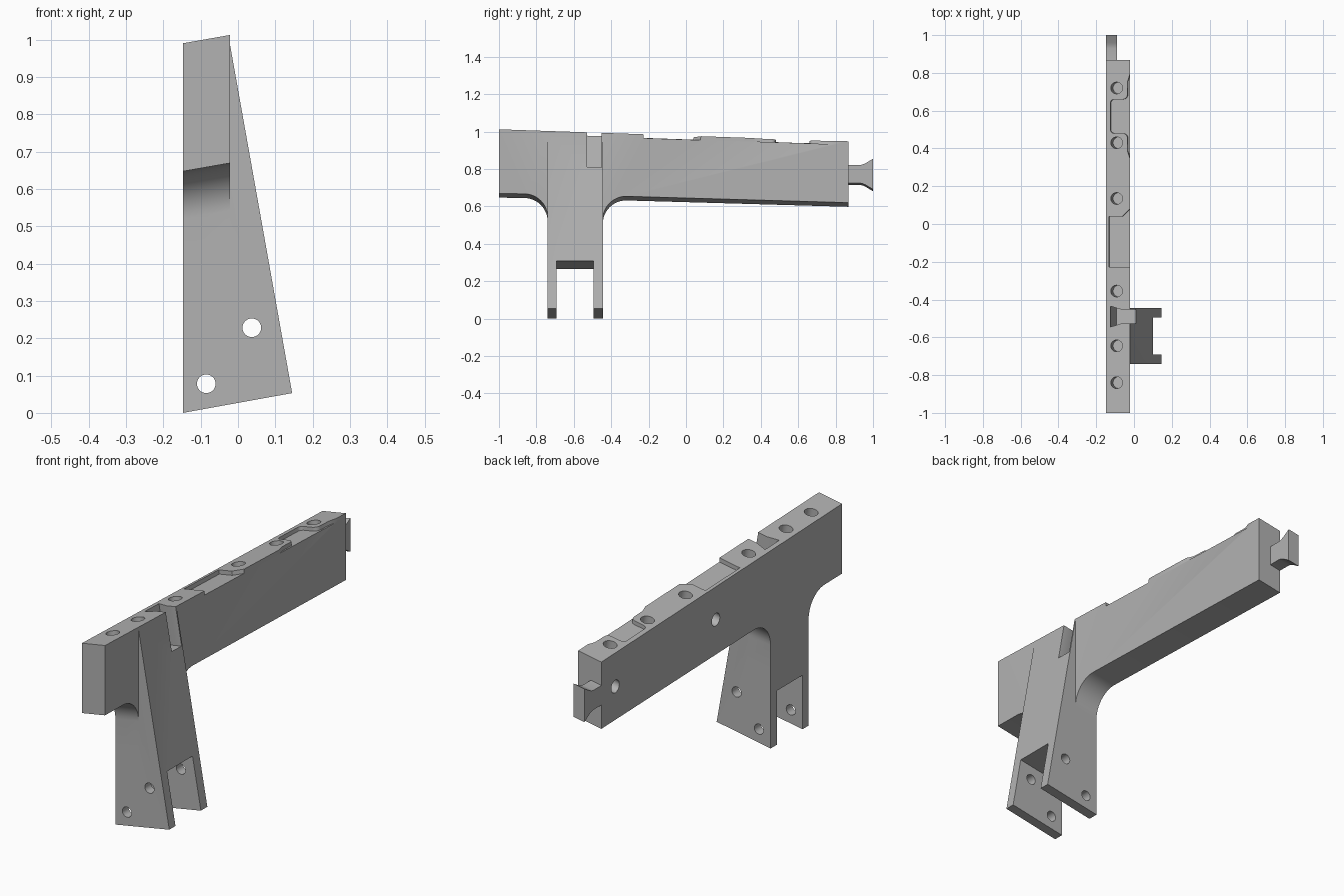
import bpy, bmesh
from math import sin, cos, pi, radians, tan

LEAN = tan(radians(10))          # the whole bracket leans ten degrees
LEFT, RIGHT = -0.148, -0.022     # beam side planes
FRONT, BACK = -0.74, -0.445      # leg front and back planes

if "Cube" in bpy.data.objects:
    bpy.data.objects.remove(bpy.data.objects["Cube"])

grey = bpy.data.materials.new("plain grey")
grey.use_nodes = True
grey.diffuse_color = (0.45, 0.45, 0.45, 1)
grey.node_tree.nodes["Principled BSDF"].inputs["Base Color"].default_value = grey.diffuse_color


def loft(name, start, end):
    """Closed solid between two matching outlines."""
    bm = bmesh.new()
    a = [bm.verts.new(p) for p in start]
    b = [bm.verts.new(p) for p in end]
    bm.faces.new(a)
    bm.faces.new(b[::-1])
    for i in range(len(a)):
        j = (i + 1) % len(a)
        bm.faces.new((a[j], a[i], b[i], b[j]))
    bmesh.ops.recalc_face_normals(bm, faces=bm.faces)
    mesh = bpy.data.meshes.new(name)
    bm.to_mesh(mesh)
    bm.free()
    mesh.materials.append(grey)
    obj = bpy.data.objects.new(name, mesh)
    bpy.context.collection.objects.link(obj)
    return obj


def across(name, outline, x0, x1):
    """Side outline (y, z) extruded across x along the lean."""
    ends = [[(x, y, z + LEAN * (x - LEFT)) for y, z in outline] for x in (x0, x1)]
    return loft(name, *ends)


def along(name, outline, y0, y1):
    """Front outline (x, z) extruded along y."""
    return loft(name, *[[(x, y, z) for x, z in outline] for y in (y0, y1)])


def top(x, y):
    return 0.99 + LEAN * (x - LEFT) - 0.0343 * (y + 1)


def from_top(name, outline, depth):
    """Cutter sunk square to the leaning top, from a plan outline (x, y)."""
    def level(d):
        return [(x + LEAN * d, y, top(x, y) - d) for x, y in outline]
    return loft(name, level(-0.1), level(depth))


def arc(u, v, r, a0, a1, n=12):
    return [(u + r * cos(radians(a0 + (a1 - a0) * i / n)),
             v + r * sin(radians(a0 + (a1 - a0) * i / n))) for i in range(n + 1)]


def ring(u, v, r, n=32):
    return arc(u, v, r, 0, 360, n)[:-1]


def combine(target, other, operation):
    mod = target.modifiers.new("cut", "BOOLEAN")
    mod.operation, mod.solver, mod.object = operation, "EXACT", other
    bpy.context.view_layer.objects.active = target
    bpy.ops.object.modifier_apply(modifier=mod.name)
    bpy.data.objects.remove(other)


# Beam, with rounded fillets running down into the leg
R = 0.125
outline = [(-1, 0.99), (0.868, 0.926), (0.868, 0.598)]
outline += arc(BACK + R, 0.632 - R, R, 90, 180)
outline += [(BACK, 0.4), (FRONT, 0.4)]
outline += arc(FRONT - R, 0.645 - R, R, 0, 90)
outline += [(-1, 0.647)]
bracket = across("bracket", outline, LEFT, RIGHT)

# Tapered leg
leg = along("leg", [(LEFT, 0), (0.145, 0.053), (RIGHT, 0.99), (LEFT, 0.8)], FRONT, BACK)
combine(bracket, leg, "UNION")

# Fork slot between the two prongs
slot = along("slot", [(-0.3, -0.2), (0.3, -0.2), (0.3, 0.265 + LEAN * 0.448),
                      (-0.3, 0.265 - LEAN * 0.152)], -0.692, -0.495)
combine(bracket, slot, "DIFFERENCE")

# Pin holes through the prongs
for x, z in ((0.037, 0.228), (-0.085, 0.078)):
    combine(bracket, along("pin_hole", ring(x, z, 0.025), -0.9, -0.3), "DIFFERENCE")

# Dovetail socket in the top of the leg
c = -0.49
half = [(-0.125, 0.055), (-0.07, 0.038), (0.08, 0.038)]
socket = [(x, c + w) for x, w in half] + [(x, c - w) for x, w in reversed(half)]
combine(bracket, from_top("socket", socket, 0.185), "DIFFERENCE")

# Shallow pockets in the beam top
pocket = [(-0.133, -0.228), (0.02, -0.228), (0.02, 0.122), (-0.062, 0.04), (-0.133, 0.04)]
combine(bracket, from_top("front_pocket", pocket, 0.02), "DIFFERENCE")

c = 0.57
half = arc(-0.105, 0.07, 0.02, 180, 90, 5) + arc(-0.06, 0.115, 0.025, -90, 0, 6)
half += [(-0.034, 0.185), (-0.022, 0.222), (0.02, 0.222)]
pocket = [(x, c + w) for x, w in half] + [(x, c - w) for x, w in reversed(half)]
combine(bracket, from_top("back_pocket", pocket, 0.018), "DIFFERENCE")

# Blind holes in the top and in the left-hand flat side
for y in (-0.84, -0.645, -0.355, 0.135, 0.43, 0.72):
    combine(bracket, from_top("top_hole", ring(-0.092, y, 0.031), 0.07), "DIFFERENCE")
for y, z in ((-0.02, 0.795), (0.76, 0.765)):
    hole = across("side_hole", ring(y, z, 0.031), LEFT - 0.1, LEFT + 0.07)
    combine(bracket, hole, "DIFFERENCE")

# Flared dovetail tab at the back end
c = 0.763
half = [(0.84, 0.048), (0.93, 0.048), (0.945, 0.051), (0.96, 0.058), (1, 0.082)]
tab = [(y, c + w) for y, w in half] + [(y, c - w) for y, w in reversed(half)]
combine(bracket, across("tab", tab, LEFT, -0.09), "UNION")

# Smooth the fillets and holes, keep the edges sharp
bpy.ops.object.select_all(action="DESELECT")
bracket.select_set(True)
bpy.context.view_layer.objects.active = bracket
bpy.ops.object.shade_smooth_by_angle(angle=radians(25))
